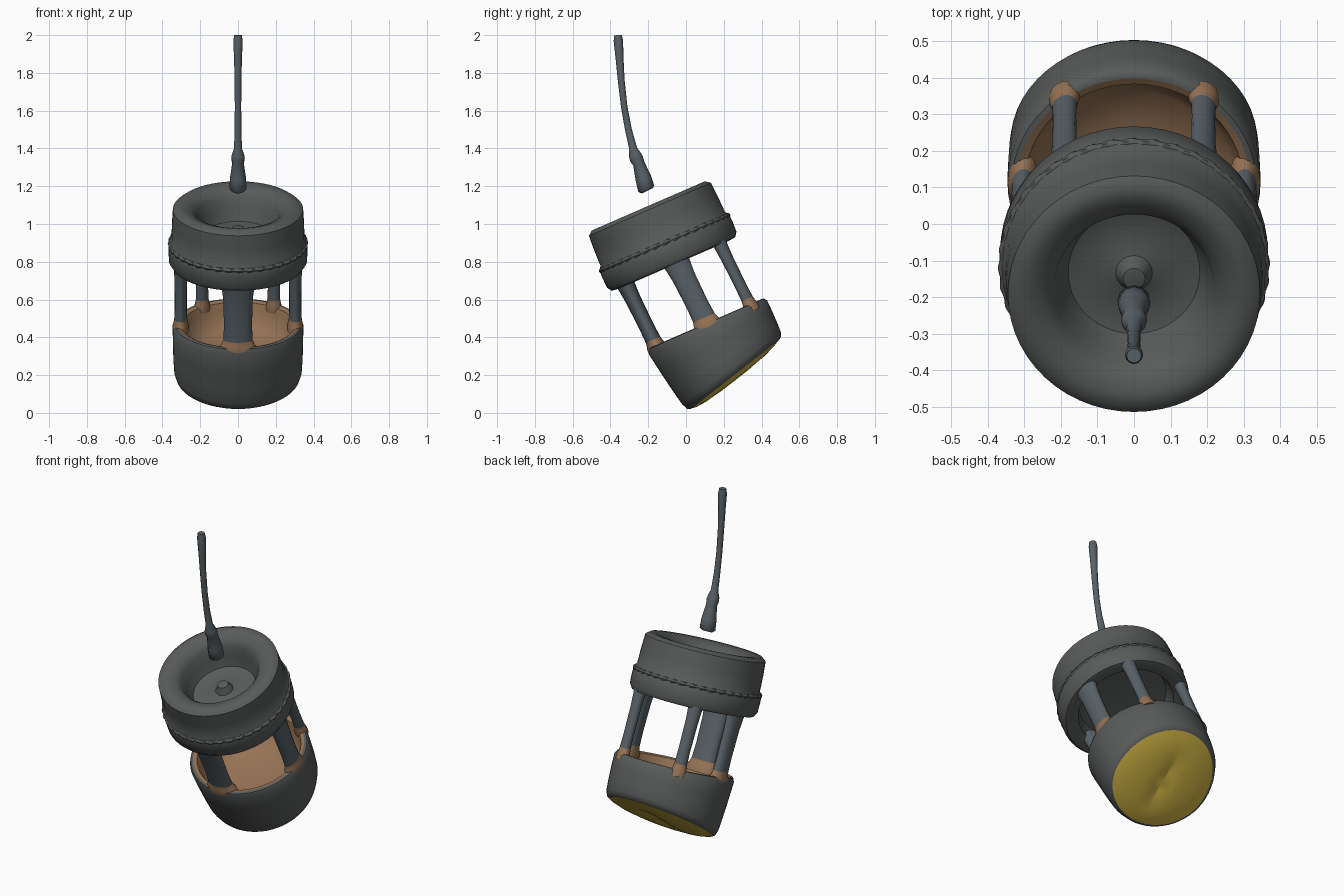
import bpy, bmesh
from math import sin, cos, pi, radians, atan2
from mathutils import Matrix

if "Cube" in bpy.data.objects:
    bpy.data.objects.remove(bpy.data.objects["Cube"])

# Body frame: origin at the top centre, local -z runs down the tilted axis
BODY = Matrix.Translation((0, -0.19, 1.10)) @ Matrix.Rotation(radians(23.5), 4, 'X')


def material(name, rgb):
    m = bpy.data.materials.new(name)
    m.diffuse_color = (*rgb, 1)
    m.use_nodes = True
    m.node_tree.nodes["Principled BSDF"].inputs["Base Color"].default_value = m.diffuse_color
    return m


def lathe(name, profile, mat, warp, n=56, angle=45):
    """Spin (radius, depth) points round the axis; warp moves each local point."""
    bm = bmesh.new()
    rings = []
    for r, s in profile:
        pts = [(0, 0)] if r == 0 else [(r * cos(2 * pi * i / n), r * sin(2 * pi * i / n)) for i in range(n)]
        rings.append([bm.verts.new(BODY @ Matrix.Translation(warp(x, y, s)).to_translation()) for x, y in pts])
    for a, b in zip(rings, rings[1:]):
        for i in range(n):
            j = (i + 1) % n
            quad = [a[i % len(a)], a[j % len(a)], b[j % len(b)], b[i % len(b)]]
            bm.faces.new(list(dict.fromkeys(quad)))
    bmesh.ops.recalc_face_normals(bm, faces=bm.faces)
    me = bpy.data.meshes.new(name)
    bm.to_mesh(me)
    bm.free()
    ob = bpy.data.objects.new(name, me)
    bpy.context.collection.objects.link(ob)
    me.materials.append(mat)
    bpy.ops.object.select_all(action='DESELECT')
    ob.select_set(True)
    bpy.context.view_layer.objects.active = ob
    bpy.ops.object.shade_smooth_by_angle(angle=radians(angle))
    return ob


iron = material("dark_iron", (0.10, 0.105, 0.105))
steel = material("blue_steel", (0.10, 0.12, 0.135))
copper = material("copper", (0.30, 0.17, 0.09))
yellow = material("yellow", (0.65, 0.47, 0.06))


# Upper cap: thick rim, dished top with a small boss, wider flange, hollow underside
def cap(x, y, s):
    return (x, y * 1.02 - .01, -s)

lathe("upper_cap", [(0, .12), (.03, .125), (.05, .165), (.12, .185), (.18, .17), (.205, .11), (.22, .05), (.245, .02),
                    (.285, .003), (.32, .0), (.345, .02), (.35, .10), (.352, .19), (.366, .21),
                    (.368, .25), (.366, .31), (.35, .335), (.31, .34), (.275, .325), (.25, .25), (0, .23)], iron, cap)


# Twisted bead along the top edge of the flange
def rope(x, y, s):
    k = 1 + .006 * sin(40 * atan2(y, x) + s * 120)
    return cap(x * k, y * k, s)

lathe("rope_bead", [(.356 + .014 * cos(t * pi / 4), .215 + .014 * sin(t * pi / 4)) for t in range(9)],
      iron, rope, n=240)


# Lower drum: straight top, slanted underside, front wall drawn in towards the bottom
def lean(y, t):
    return y * (1 - .15 * t if y < 0 else 1) + .02 + .01 * t

def drum(x, y, s):
    t = max(0, (s - .69) / .315)
    yy = lean(y, t)
    return (x, yy, -(s - .258 * (yy - .04) * t))

lathe("lower_drum", [(.32, .692), (.335, .695), (.346, .715), (.345, .80),
                     (.342, .90), (.338, .965), (.328, .995), (.31, 1.005)], iron, drum)
lathe("copper_bowl", [(.322, .692), (.30, .70), (.285, .74), (.265, .80), (.22, .84), (.12, .86), (0, .865)],
      copper, lambda x, y, s: (x, y + .02, -s))


# Yellow underside, gently domed with a shallow crease
def dome(x, y, s):
    yy = lean(y, 1)
    crease = .018 * max(0, 1 - abs(x) / .07) * max(0, 1 - (y / .2) ** 2)
    return (x, yy, -(s - .258 * (yy - .04) - crease))

lathe("yellow_base", [(.312, 1.003), (.27, 1.016), (.2, 1.026), (.12, 1.031), (.06, 1.033), (0, 1.033)],
      yellow, dome)


# Five pillars between cap and drum, oval in section with flared feet
def pillar(name, px, py, wide, deep):
    a = atan2(py, px)

    def place(x, y, s):
        u, v = x * deep, y * wide          # radial, tangential
        return (px + u * cos(a) - v * sin(a), py + .02 * (s - .3) / .4 + u * sin(a) + v * cos(a), -s)

    lathe(name, [(0, .29), (1.25, .29), (1.1, .36), (1, .42), (.95, .58), (1.0, .66)], steel, place, n=16)
    lathe(name + "_foot", [(1.0, .66), (1.12, .685), (1.25, .70), (1.25, .73), (0, .73)], copper, place, n=16)

pillar("front_pillar", 0, -.288, .078, .042)
for side, sx in (("left", -1), ("right", 1)):
    pillar(side + "_pillar", sx * .303, .005, .062, .034)
    pillar(side + "_back_pillar", sx * .19, .255, .036, .030)

# Floating curved rod with a thick socket at its lower end
path = [(-.205, 1.175, .030), (-.21, 1.185, .045), (-.225, 1.24, .043), (-.25, 1.32, .031),
        (-.262, 1.345, .036), (-.27, 1.365, .033), (-.28, 1.40, .021), (-.305, 1.50, .018),
        (-.327, 1.62, .017), (-.343, 1.76, .018), (-.352, 1.88, .021), (-.358, 1.97, .025), (-.36, 2.0, .020)]
cu = bpy.data.curves.new("rod", 'CURVE')
cu.dimensions = '3D'
cu.bevel_depth = 1
cu.bevel_resolution = 4
cu.use_fill_caps = True
sp = cu.splines.new('POLY')
sp.points.add(len(path) - 1)
for p, (y, z, r) in zip(sp.points, path):
    p.co = (0, y, z, 1)
    p.radius = r
sp.use_smooth = True
cu.materials.append(steel)
rod = bpy.data.objects.new("rod", cu)
bpy.context.collection.objects.link(rod)
